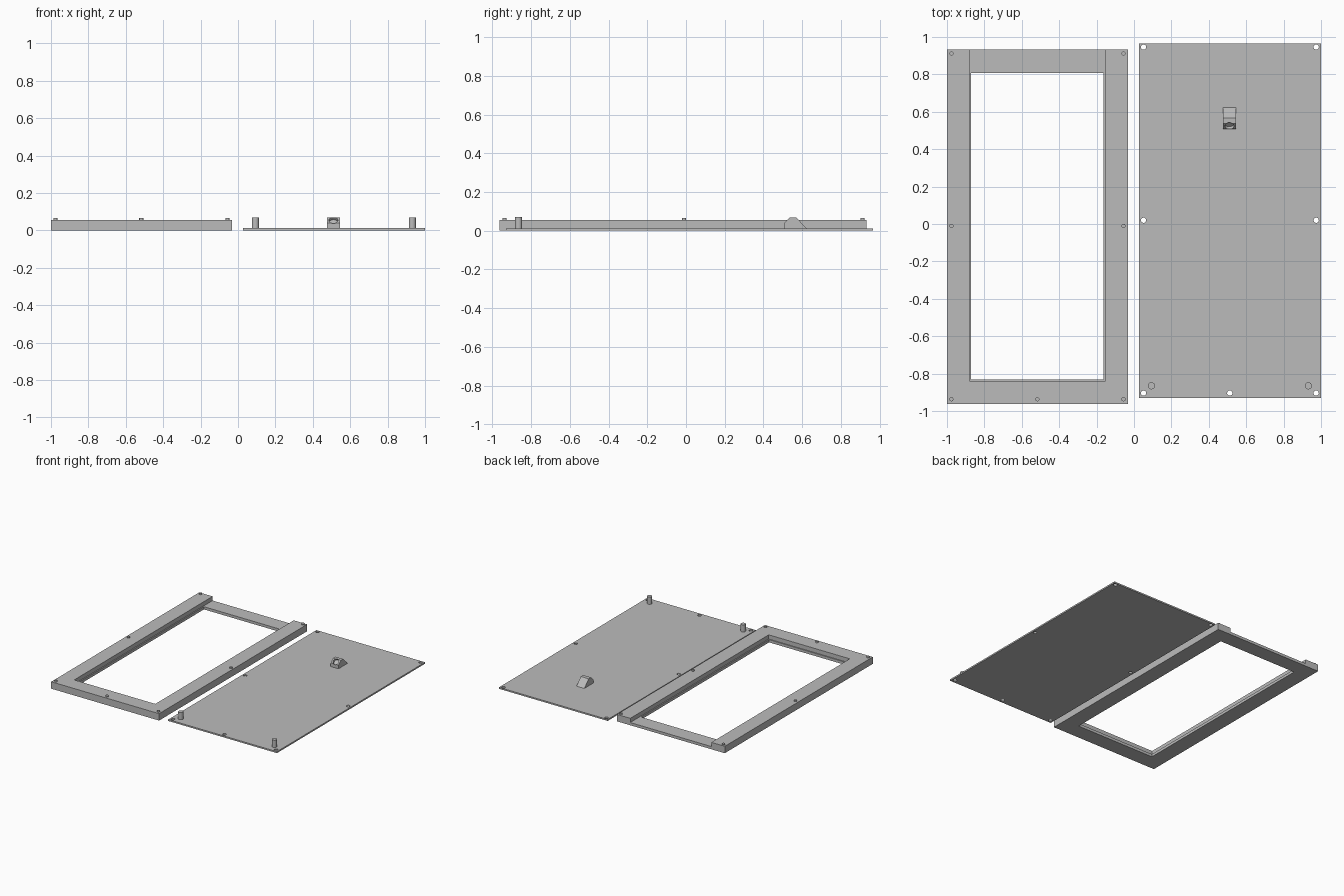
import bpy, bmesh, math
from mathutils import Matrix, Vector

if "Cube" in bpy.data.objects:
    bpy.data.objects.remove(bpy.data.objects["Cube"])

grey = bpy.data.materials.new("grey plastic")
grey.diffuse_color = (0.5, 0.5, 0.5, 1)
grey.use_nodes = True
grey.node_tree.nodes["Principled BSDF"].inputs["Base Color"].default_value = grey.diffuse_color


def finish(name, bm):
    bmesh.ops.recalc_face_normals(bm, faces=bm.faces)
    me = bpy.data.meshes.new(name)
    bm.to_mesh(me)
    bm.free()
    me.materials.append(grey)
    ob = bpy.data.objects.new(name, me)
    bpy.context.collection.objects.link(ob)
    return ob


def box(name, x0, x1, y0, y1, z0, z1):
    bm = bmesh.new()
    bmesh.ops.create_cube(bm, size=1, matrix=Matrix.Translation(
        ((x0 + x1) / 2, (y0 + y1) / 2, (z0 + z1) / 2))
        @ Matrix.Diagonal((x1 - x0, y1 - y0, z1 - z0, 1)))
    return finish(name, bm)


def cylinders(name, points, r, z0, z1):
    bm = bmesh.new()
    for x, y in points:
        bmesh.ops.create_cone(bm, cap_ends=True, segments=24, radius1=r, radius2=r,
                              depth=z1 - z0, matrix=Matrix.Translation((x, y, (z0 + z1) / 2)))
    return finish(name, bm)


def smooth(ob):
    bpy.ops.object.select_all(action='DESELECT')
    ob.select_set(True)
    bpy.context.view_layer.objects.active = ob
    bpy.ops.object.shade_smooth_by_angle(angle=math.radians(30))


def cut(ob, cutter):
    cutter.hide_render = True
    mod = ob.modifiers.new("cut", 'BOOLEAN')
    mod.operation, mod.solver, mod.object = 'DIFFERENCE', 'EXACT', cutter
    bpy.ops.object.select_all(action='DESELECT')
    ob.select_set(True)
    bpy.context.view_layer.objects.active = ob
    bpy.ops.object.modifier_apply(modifier=mod.name)
    bpy.data.objects.remove(cutter)


# frame with a window, a ledge around it and a slot open to the back
frame = box("frame", -1, -0.033, -0.963, 0.932, 0, 0.056)
cut(frame, box("slot_cutter", -0.88, -0.153, -0.84, 1.0, 0.022, 0.1))
cut(frame, box("window_cutter", -0.871, -0.162, -0.832, 0.808, -0.1, 0.1))

# locating pegs on the frame
pegs = [(x, y) for x in (-0.976, -0.056) for y in (-0.937, -0.01, 0.912)] + [(-0.517, -0.937)]
smooth(cylinders("frame_pegs", pegs, 0.011, 0.05, 0.066))

# cover plate with matching holes
plate = box("cover_plate", 0.026, 1, -0.93, 0.966, 0, 0.012)
holes = [(x, y) for x in (0.051, 0.974) for y in (-0.904, 0.02, 0.946)] + [(0.512, -0.904)]
cut(plate, cylinders("hole_cutter", holes, 0.014, -0.05, 0.05))
smooth(plate)

# support posts
smooth(cylinders("support_posts", [(0.093, -0.865), (0.932, -0.865)], 0.019, 0.01, 0.07))

# wedge-shaped holder, profile swept across x
bm = bmesh.new()
profile = [(0.508, 0.01), (0.508, 0.041), (0.537, 0.069), (0.568, 0.069), (0.625, 0.01)]
face = bm.faces.new([bm.verts.new((0.475, y, z)) for y, z in profile])
ext = bmesh.ops.extrude_face_region(bm, geom=[face])
bmesh.ops.translate(bm, vec=(0.07, 0, 0),
                    verts=[v for v in ext["geom"] if isinstance(v, bmesh.types.BMVert)])
holder = finish("holder", bm)

# round bore in the slanted face of the holder
bm = bmesh.new()
axis = Vector((0, -0.7, 0.7)).to_track_quat('Z', 'Y').to_matrix().to_4x4()
bmesh.ops.create_cone(bm, cap_ends=True, segments=24, radius1=0.024, radius2=0.024, depth=0.06,
                      matrix=Matrix.Translation((0.51, 0.516, 0.062)) @ axis)
cut(holder, finish("bore_cutter", bm))
smooth(holder)
